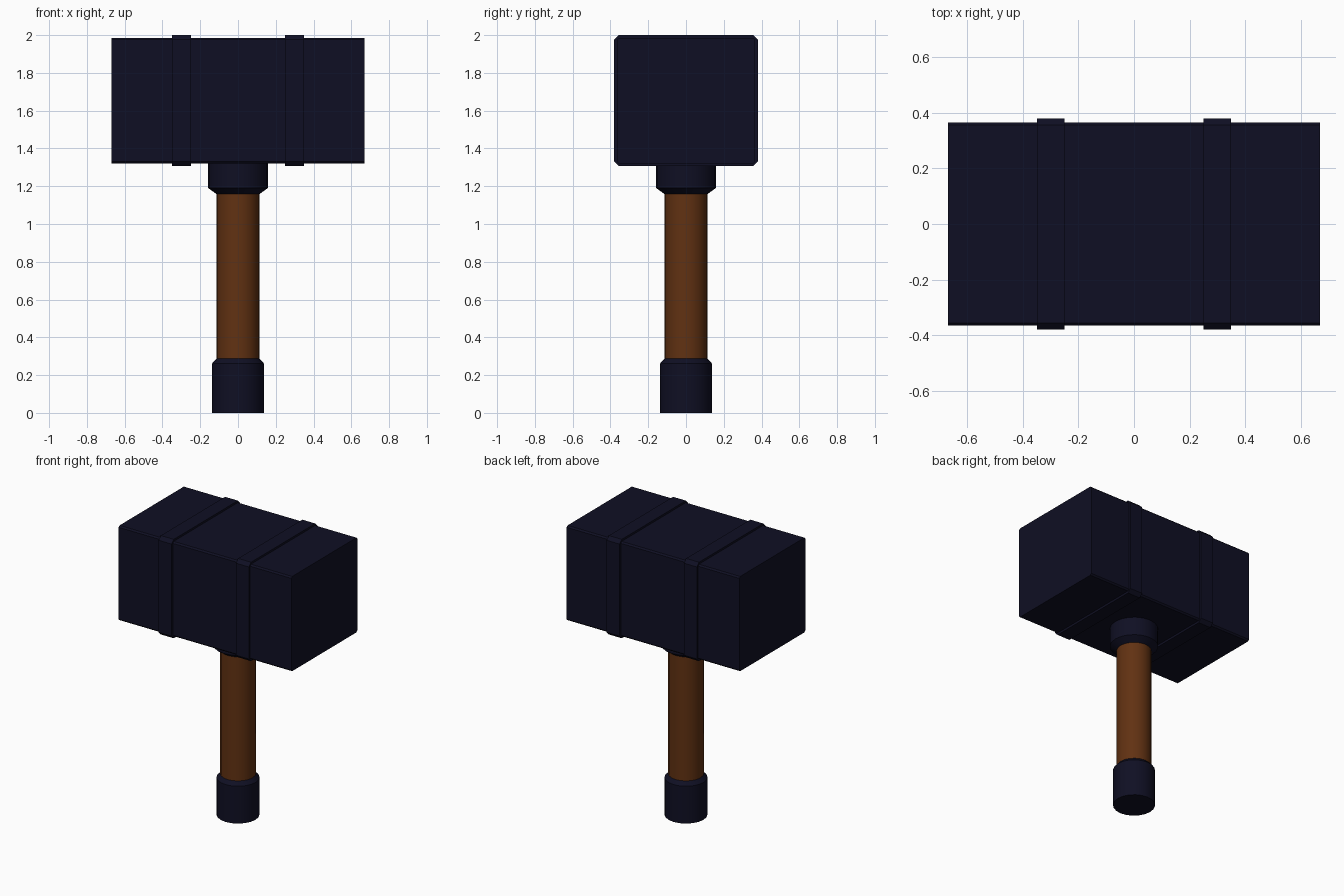
import bpy, bmesh, math

if "Cube" in bpy.data.objects:
    bpy.data.objects.remove(bpy.data.objects["Cube"])


def material(name, rgb):
    m = bpy.data.materials.new(name)
    m.diffuse_color = (*rgb, 1.0)
    m.use_nodes = True
    m.node_tree.nodes["Principled BSDF"].inputs["Base Color"].default_value = m.diffuse_color
    return m


IRON = material("dark navy iron", (0.0048, 0.0048, 0.017))
WOOD = material("brown wood", (0.12, 0.031, 0.006))


def finish(bm, name, mat, smooth=False):
    bmesh.ops.recalc_face_normals(bm, faces=bm.faces)
    me = bpy.data.meshes.new(name)
    bm.to_mesh(me)
    bm.free()
    me.materials.append(mat)
    ob = bpy.data.objects.new(name, me)
    bpy.context.collection.objects.link(ob)
    if smooth:
        bpy.ops.object.select_all(action='DESELECT')
        ob.select_set(True)
        bpy.context.view_layer.objects.active = ob
        bpy.ops.object.shade_smooth_by_angle(angle=math.radians(30))
    return ob


def bar(name, x0, x1, hy, z0, z1, c, mat):
    """Chamfered rectangle in the YZ plane, extruded along x."""
    prof = [(-hy + c, z0), (hy - c, z0), (hy, z0 + c), (hy, z1 - c),
            (hy - c, z1), (-hy + c, z1), (-hy, z1 - c), (-hy, z0 + c)]
    bm = bmesh.new()
    a = [bm.verts.new((x0, y, z)) for y, z in prof]
    b = [bm.verts.new((x1, y, z)) for y, z in prof]
    n = len(prof)
    bm.faces.new(a)
    bm.faces.new(b)
    for i in range(n):
        j = (i + 1) % n
        bm.faces.new((a[i], a[j], b[j], b[i]))
    return finish(bm, name, mat)


def turned(name, prof, mat, sides=20):
    """Capped round part from (radius, height) pairs."""
    bm = bmesh.new()
    rings = [[bm.verts.new((r * math.cos(2 * math.pi * i / sides),
                            r * math.sin(2 * math.pi * i / sides), z))
              for i in range(sides)] for r, z in prof]
    for a, b in zip(rings, rings[1:]):
        for i in range(sides):
            j = (i + 1) % sides
            bm.faces.new((a[i], a[j], b[j], b[i]))
    bm.faces.new(rings[0])
    bm.faces.new(rings[-1])
    return finish(bm, name, mat, smooth=True)


# Hammer head and its two raised bands
bar("head", -0.67, 0.67, 0.366, 1.321, 1.986, 0.01, IRON)
for side, label in ((-1, "left"), (1, "right")):
    bar("band_" + label, side * 0.30 - 0.05, side * 0.30 + 0.05,
        0.38, 1.306, 2.0, 0.024, IRON)

# Handle with collar and end cap
turned("handle", [(0.113, 0.27), (0.113, 1.18)], WOOD)
turned("collar", [(0.113, 1.158), (0.158, 1.19), (0.158, 1.33)], IRON)
turned("end_cap", [(0.137, 0.0), (0.137, 0.262), (0.113, 0.288)], IRON)
